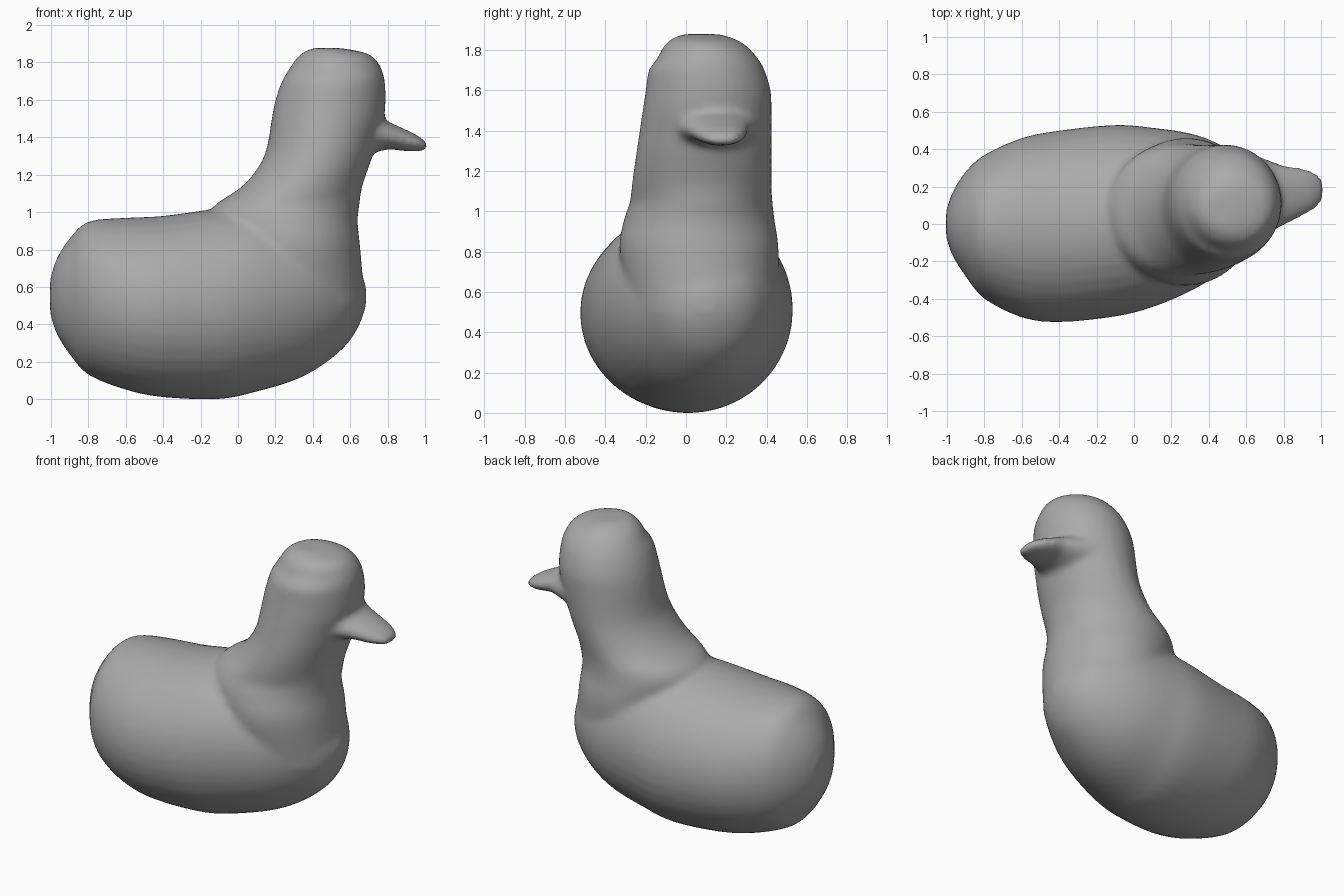
import bpy, bmesh, math
from mathutils import Vector

cube = bpy.data.objects.get("Cube")
if cube:
    bpy.data.objects.remove(cube, do_unlink=True)

SIDES = 40
STEPS = 4


def spline(a, b, c, d, t):
    """Smooth in-between of section b and section c."""
    return [q + 0.5 * t * (r - p + t * (2 * p - 5 * q + 4 * r - s + t * (3 * (q - r) + s - p)))
            for p, q, r, s in zip(a, b, c, d)]


def refine(sections):
    last = len(sections) - 1
    out = []
    for i in range(last):
        quad = [sections[min(max(i + k, 0), last)] for k in (-1, 0, 1, 2)]
        out += [spline(*quad, j / STEPS) for j in range(STEPS)]
    return out + [sections[-1]]


def loft(bm, sections, place):
    """Skin oval rings given as (position, min u, max u, min v, max v)."""
    rings = []
    for pos, u0, u1, v0, v1 in refine(sections):
        ring = []
        for k in range(SIDES):
            a = math.tau * k / SIDES
            u = (u0 + u1) / 2 + (u1 - u0) / 2 * math.cos(a)
            v = (v0 + v1) / 2 + (v1 - v0) / 2 * math.sin(a)
            ring.append(bm.verts.new(place(pos, u, v)))
        rings.append(ring)
    for lower, upper in zip(rings, rings[1:]):
        for k in range(SIDES):
            n = (k + 1) % SIDES
            bm.faces.new((lower[k], lower[n], upper[n], upper[k]))
    bm.faces.new(rings[0])
    bm.faces.new(rings[-1])


def along_x(pos, u, v):
    return Vector((pos, u, v))


def along_z(pos, u, v):
    return Vector((u, v, pos))


bm = bmesh.new()

# Plump body, tail to breast
loft(bm, [
    (-1.005, -.07, .07, .46, .64),
    (-.97, -.17, .17, .35, .75),
    (-.9, -.28, .28, .24, .86),
    (-.8, -.40, .37, .13, .95),
    (-.6, -.50, .46, .05, .97),
    (-.4, -.525, .50, .01, .98),
    (-.1, -.495, .53, .0, 1.02),
    (.1, -.445, .515, .04, 1.03),
    (.3, -.36, .485, .10, 1.0),
    (.45, -.27, .43, .18, .95),
    (.58, -.16, .34, .29, .85),
    (.65, -.06, .24, .40, .70),
    (.685, .05, .14, .50, .60),
], along_x)

# Neck and head
loft(bm, [
    (.5, -.1, .68, -.28, .45),
    (.8, -.1, .655, -.33, .46),
    (.95, -.15, .64, -.31, .44),
    (1.04, -.12, .65, -.28, .43),
    (1.12, .0, .66, -.27, .425),
    (1.2, .08, .685, -.26, .425),
    (1.3, .14, .72, -.245, .425),
    (1.4, .165, .75, -.23, .425),
    (1.5, .18, .78, -.215, .425),
    (1.6, .20, .79, -.20, .42),
    (1.7, .235, .785, -.185, .39),
    (1.76, .27, .77, -.14, .355),
    (1.82, .31, .735, -.11, .30),
    (1.855, .35, .67, -.07, .24),
    (1.878, .40, .54, -.02, .17),
], along_z)

# Flat beak
loft(bm, [
    (.6, -.11, .39, 1.30, 1.56),
    (.7, -.06, .35, 1.31, 1.53),
    (.8, -.01, .315, 1.335, 1.485),
    (.9, .04, .30, 1.325, 1.44),
    (.96, .075, .28, 1.325, 1.41),
    (1.0, .11, .25, 1.33, 1.38),
    (1.015, .15, .21, 1.34, 1.365),
], along_x)

bmesh.ops.recalc_face_normals(bm, faces=bm.faces)
mesh = bpy.data.meshes.new("duck_body")
bm.to_mesh(mesh)
bm.free()
duck = bpy.data.objects.new("duck_body", mesh)
bpy.context.collection.objects.link(duck)

# Single grey material
grey = bpy.data.materials.new("plain_grey")
grey.use_nodes = True
colour = (.4, .4, .4, 1)
grey.diffuse_color = colour
grey.node_tree.nodes["Principled BSDF"].inputs["Base Color"].default_value = colour
mesh.materials.append(grey)

# Fuse the parts into one soft skin
remesh = duck.modifiers.new("fuse", 'REMESH')
remesh.mode = 'VOXEL'
remesh.voxel_size = .02
remesh.use_smooth_shade = True
soften = duck.modifiers.new("soften", 'SMOOTH')
soften.factor = .5
soften.iterations = 8
